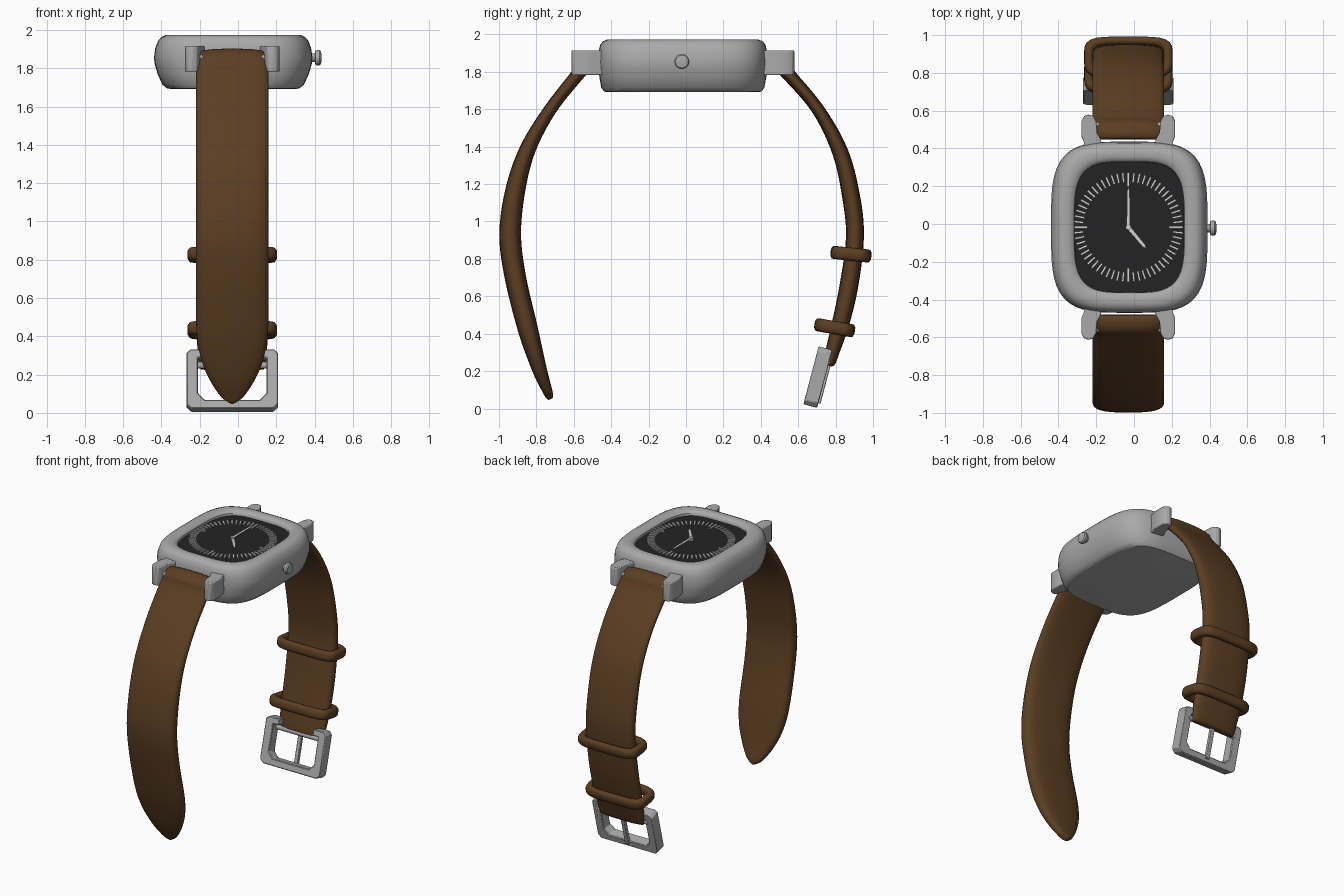
import bpy, bmesh, math
from mathutils import Vector, Matrix

if "Cube" in bpy.data.objects:
    bpy.data.objects.remove(bpy.data.objects["Cube"])

CX, CY = -0.03, -0.017      # strap centre line and case centre
DIAL_Z = 1.94


def material(name, rgb):
    m = bpy.data.materials.new(name)
    m.diffuse_color = (*rgb, 1)
    m.use_nodes = True
    m.node_tree.nodes["Principled BSDF"].inputs["Base Color"].default_value = m.diffuse_color
    return m


STEEL = material("steel", (0.40, 0.40, 0.40))
LEATHER = material("brown leather", (0.105, 0.048, 0.016))
BLACK = material("dial black", (0.017, 0.017, 0.018))
SILVER = material("pale silver", (0.66, 0.66, 0.63))


def finish(bm, name, mats, angle=35, bevel=0, segments=3):
    bmesh.ops.recalc_face_normals(bm, faces=bm.faces)
    me = bpy.data.meshes.new(name)
    bm.to_mesh(me)
    bm.free()
    ob = bpy.data.objects.new(name, me)
    bpy.context.collection.objects.link(ob)
    for m in mats:
        me.materials.append(m)
    if bevel:
        mod = ob.modifiers.new("soft edges", 'BEVEL')
        mod.width, mod.segments, mod.limit_method = bevel, segments, 'ANGLE'
    bpy.ops.object.select_all(action='DESELECT')
    ob.select_set(True)
    bpy.context.view_layer.objects.active = ob
    bpy.ops.object.shade_smooth_by_angle(angle=math.radians(angle))
    return ob


def superellipse(a, b, n, count):
    pts = []
    for i in range(count):
        t = 2 * math.pi * i / count
        c, s = math.cos(t), math.sin(t)
        r = (abs(c) ** n + abs(s) ** n) ** (-1 / n)
        pts.append((a * r * c, b * r * s))
    return pts


def loft(bm, rings):
    """Skin a list of closed point rings and cap both ends; returns the caps."""
    vs = [[bm.verts.new(p) for p in r] for r in rings]
    n = len(vs[0])
    for a, b in zip(vs, vs[1:]):
        for i in range(n):
            bm.faces.new((a[i], a[(i + 1) % n], b[(i + 1) % n], b[i]))
    return bm.faces.new(vs[0][::-1]), bm.faces.new(vs[-1])


def prism(bm, outline, z0, z1, mat=Matrix()):
    loft(bm, [[mat @ Vector((x, y, z)) for x, y in outline] for z in (z0, z1)])


def lathe_x(bm, profile, y, z, count=20):
    loft(bm, [[(x, y + r * math.cos(2 * math.pi * i / count),
                z + r * math.sin(2 * math.pi * i / count)) for i in range(count)]
              for x, r in profile])


# Case: stacked cushion-shaped rings with a sunken dial
bm = bmesh.new()
levels = [(.325, .40, 1.692), (.345, .42, 1.694), (.37, .436, 1.715), (.395, .446, 1.77),
          (.41, .452, 1.82), (.414, .453, 1.855), (.407, .451, 1.905), (.392, .442, 1.945),
          (.375, .427, 1.963), (.355, .405, 1.973), (.32, .372, 1.972), (.302, .355, 1.965),
          (.292, .347, 1.955), (.29, .345, DIAL_Z)]
_, dial = loft(bm, [[(-0.025 + x, CY + y, z) for x, y in superellipse(a, b, 3.8, 80)]
                    for a, b, z in levels])
dial.material_index = 1
finish(bm, "case_and_dial", [STEEL, BLACK])

# Minute marks, with longer ones at the quarters
bm = bmesh.new()
for i in range(60):
    quarter = i % 15 == 0
    w, r0 = (.006, .215) if quarter else (.0055, .238)
    turn = Matrix.Translation((CX, CY, 0)) @ Matrix.Rotation(i * math.pi / 30, 4, 'Z')
    prism(bm, [(-w, r0), (w, r0), (w, .29), (-w, .29)], DIAL_Z - .001, DIAL_Z + .008, turn)
finish(bm, "minute_marks", [SILVER])

# Hands and centre pin
for name, length, w, deg, z in (("hour_hand", .15, .011, -140, .009),
                                ("minute_hand", .22, .009, 0, .014)):
    bm = bmesh.new()
    turn = Matrix.Translation((CX, CY, DIAL_Z + z)) @ Matrix.Rotation(math.radians(deg), 4, 'Z')
    prism(bm, [(-w, -.01), (w, -.01), (w * .8, length * .85), (0, length), (-w * .8, length * .85)],
          0, .005, turn)
    finish(bm, name, [SILVER])
bm = bmesh.new()
prism(bm, [(CX + x, CY + y) for x, y in superellipse(.014, .014, 2, 16)], DIAL_Z, DIAL_Z + .022)
finish(bm, "centre_pin", [SILVER])

# Crown on the right side
bm = bmesh.new()
lathe_x(bm, [(.36, .022), (.402, .022), (.404, .036), (.411, .04), (.425, .04), (.433, .034),
             (.436, .02)], -.022, 1.855)
finish(bm, "crown", [STEEL])

# Four lugs
half = [(.14, .40), (.145, .465), (.165, .50), (.17, .56), (.185, .588), (.21, .597),
        (.235, .588), (.248, .562), (.248, .48), (.235, .45), (.235, .40)]
bm = bmesh.new()
for sx in (-1, 1):
    for sy in (-1, 1):
        prism(bm, [(CX + sx * x, CY + sy * y) for x, y in half], 1.782, 1.915)
finish(bm, "lugs", [STEEL], bevel=.006, segments=2)

# Spring bars between the lugs
bm = bmesh.new()
for sy in (-1, 1):
    lathe_x(bm, [(CX - .2, .02), (CX + .2, .02)], CY + sy * .535, 1.85, 12)
finish(bm, "spring_bars", [STEEL])


def smooth_path(pts, steps=5):
    """Catmull-Rom resampling of equally sized rows."""
    P = [Vector(p) for p in pts]
    P = [2 * P[0] - P[1]] + P + [2 * P[-1] - P[-2]]
    out = []
    for a, b, c, d in zip(P, P[1:], P[2:], P[3:]):
        for k in range(steps):
            t = k / steps
            out.append(.5 * (2 * b + (c - a) * t + (2 * a - 5 * b + 4 * c - d) * t * t
                             + (3 * b - a - 3 * c + d) * t ** 3))
    return out + [P[-2]]


def strap(name, rows):
    """Rows hold y, z, half thickness and half width."""
    path = smooth_path(rows)
    rings = []
    for i, p in enumerate(path):
        d = path[min(i + 1, len(path) - 1)] - path[max(i - 1, 0)]
        n = Vector((0, -d[1], d[0])).normalized()
        rings.append([Vector((CX + u, p[0], p[1])) + n * v
                      for u, v in superellipse(max(p[3], .006), max(p[2], .004), 3, 28)])
    bm = bmesh.new()
    loft(bm, rings)
    finish(bm, name, [LEATHER], 50)


strap("front_strap", [
    (-.480, 1.868, .020, .165), (-.500, 1.865, .040, .180), (-.540, 1.840, .048, .187),
    (-.580, 1.785, .036, .189), (-.725, 1.600, .034, .189), (-.845, 1.390, .043, .189),
    (-.912, 1.170, .053, .189), (-.940, .930, .058, .189), (-.912, .700, .057, .189),
    (-.847, .430, .054, .187), (-.805, .280, .045, .162), (-.772, .175, .036, .118),
    (-.743, .100, .027, .070), (-.732, .070, .022, .040), (-.724, .050, .012, .006)])
strap("back_strap", [
    (.448, 1.868, .020, .165), (.468, 1.865, .040, .180), (.506, 1.840, .048, .187),
    (.550, 1.785, .036, .189), (.705, 1.600, .034, .189), (.825, 1.370, .043, .189),
    (.885, 1.120, .048, .189), (.903, .910, .048, .189), (.870, .650, .050, .189),
    (.825, .450, .046, .187), (.785, .310, .038, .180), (.768, .245, .030, .172),
    (.763, .228, .014, .165)])


def tilted(y, z, deg):
    """Local x across, local y up along the strap, local z outward."""
    return Matrix.Translation((CX, y, z)) @ Matrix.Rotation(math.radians(90 - deg), 4, 'X')


# Keeper loops: a rounded section swept around the strap
for name, y, z, deg in (("upper_keeper_loop", .882, .825, 6), ("lower_keeper_loop", .795, .432, 10)):
    bm = bmesh.new()
    a = math.radians(deg)
    out, up = Vector((0, math.cos(a), -math.sin(a))), Vector((0, math.sin(a), math.cos(a)))
    sections = []
    for (x0, v0), (x1, v1) in zip(superellipse(.234, .110, 4.5, 48),
                                  superellipse(.186, .066, 4.5, 48)):
        ring = []
        for s, h in superellipse(.5, .035, 3, 12):
            k = s + .5
            ring.append(Vector((CX + x0 + (x1 - x0) * k, y, z)) + out * (v0 + (v1 - v0) * k) + up * h)
        sections.append([bm.verts.new(p) for p in ring])
    for i, s in enumerate(sections):
        t = sections[(i + 1) % len(sections)]
        for j in range(12):
            k = (j + 1) % 12
            bm.faces.new((s[j], s[k], t[k], t[j]))
    finish(bm, name, [LEATHER], 60)

# Buckle: mirrored open frame with hooked upper ends, lying along the strap
B = tilted(.705, .168, 14.7)
right = [(.215, -.16), (.24, -.135), (.24, .14), (.22, .16), (.135, .16), (.135, .115),
         (.18, .115), (.18, -.075), (.145, -.112)]
bm = bmesh.new()
prism(bm, right + [(-x, y) for x, y in reversed(right)], -.038, .038, B)
finish(bm, "buckle_frame", [STEEL], 30, bevel=.005, segments=1)

# Buckle pin bar and tongue
bm = bmesh.new()
bar = B @ Vector((0, .09, -.025))
lathe_x(bm, [(CX - .2, .018), (CX + .2, .018)], bar.y, bar.z, 12)
finish(bm, "buckle_bar", [STEEL])
bm = bmesh.new()
prism(bm, [(-.014, .13), (-.014, -.135), (.014, -.135), (.014, .13)], -.05, -.024, B)
finish(bm, "buckle_tongue", [STEEL], bevel=.004, segments=2)
